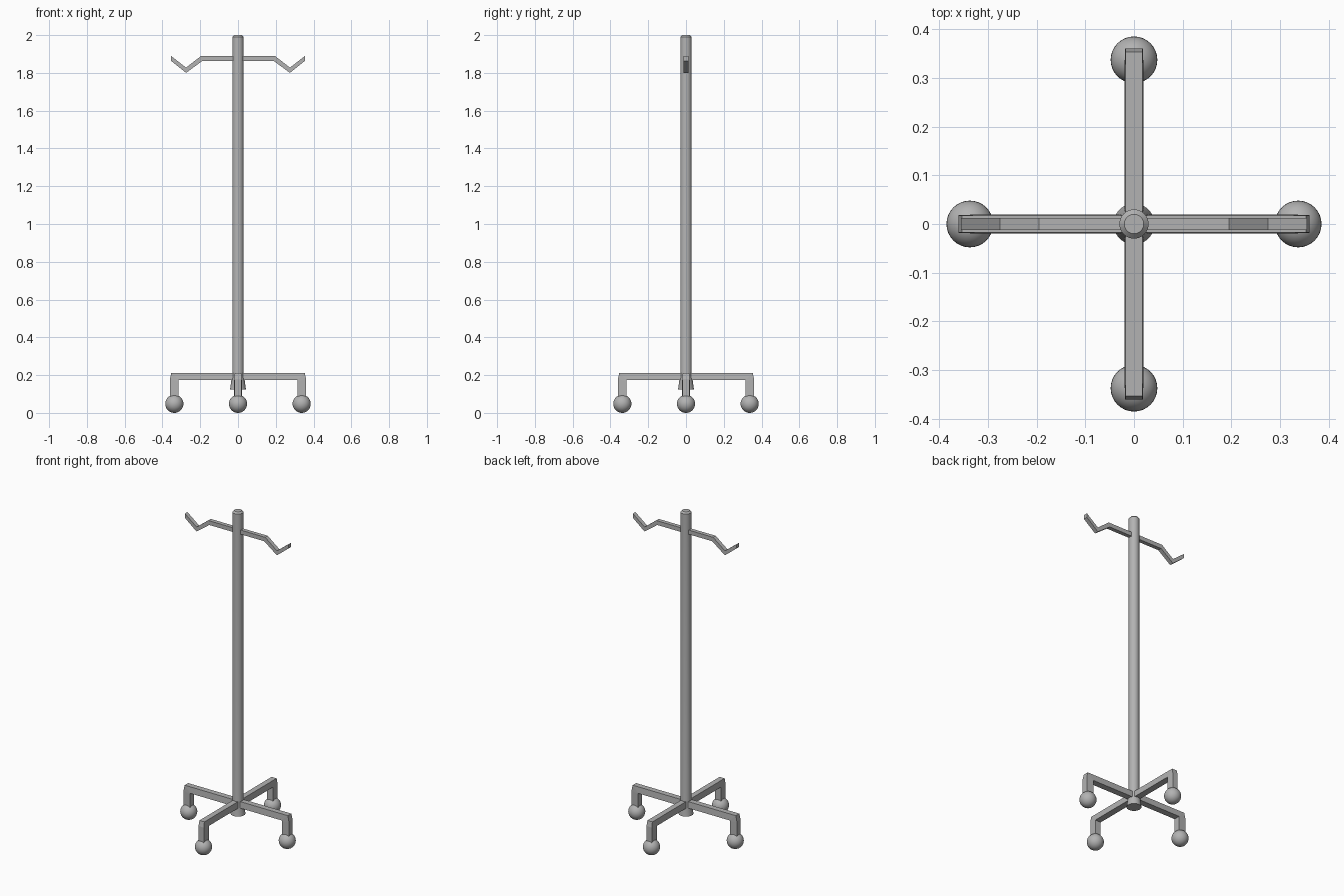
import bpy, bmesh, math
from mathutils import Matrix

if "Cube" in bpy.data.objects:
    bpy.data.objects.remove(bpy.data.objects["Cube"])

metal = bpy.data.materials.new("grey metal")
metal.diffuse_color = (0.45, 0.45, 0.45, 1)
metal.use_nodes = True
metal.node_tree.nodes["Principled BSDF"].inputs["Base Color"].default_value = metal.diffuse_color


def finish(name, bm, smooth=False):
    bmesh.ops.recalc_face_normals(bm, faces=bm.faces)
    me = bpy.data.meshes.new(name)
    bm.to_mesh(me)
    bm.free()
    me.materials.append(metal)
    ob = bpy.data.objects.new(name, me)
    bpy.context.collection.objects.link(ob)
    if smooth:
        bpy.ops.object.select_all(action='DESELECT')
        ob.select_set(True)
        bpy.context.view_layer.objects.active = ob
        bpy.ops.object.shade_smooth_by_angle(angle=math.radians(35))
    return ob


def lathe(name, profile, sides=32):
    bm = bmesh.new()
    rings = []
    for r, z in profile:
        rings.append([bm.verts.new((r * math.cos(2 * math.pi * i / sides),
                                    r * math.sin(2 * math.pi * i / sides), z))
                      for i in range(sides)])
    for a, b in zip(rings, rings[1:]):
        for i in range(sides):
            j = (i + 1) % sides
            bm.faces.new((a[i], a[j], b[j], b[i]))
    bm.faces.new(rings[0])
    bm.faces.new(rings[-1])
    return finish(name, bm, True)


def strip(name, path, angle=0):
    """Bar through stations of (outer x, outer z, inner x, inner z, outer half width, inner half width)."""
    bm = bmesh.new()
    rings = [[bm.verts.new(p) for p in ((ox, -wo, oz), (ox, wo, oz), (ix, wi, iz), (ix, -wi, iz))]
             for ox, oz, ix, iz, wo, wi in path]
    for a, b in zip(rings, rings[1:]):
        for i in range(4):
            j = (i + 1) % 4
            bm.faces.new((a[i], a[j], b[j], b[i]))
    bm.faces.new(rings[0])
    bm.faces.new(rings[-1])
    bmesh.ops.rotate(bm, verts=bm.verts, matrix=Matrix.Rotation(angle, 3, 'Z'))
    return finish(name, bm)


# Pole with bevelled cap and flared hub at the bottom
lathe("pole", [(0.042, 0.125), (0.030, 0.212), (0.030, 1.99), (0.020, 2.0)])

# Four bent legs with ball feet
for k in range(4):
    ang = k * math.pi / 2
    strip("leg_%d" % k, [
        (0.0, 0.212, 0.0, 0.173, 0.017, 0.020),
        (0.353, 0.212, 0.314, 0.173, 0.017, 0.020),
        (0.360, 0.18, 0.314, 0.165, 0.018, 0.020),
        (0.360, 0.075, 0.314, 0.075, 0.018, 0.020)], ang)
    bm = bmesh.new()
    bmesh.ops.create_uvsphere(bm, u_segments=32, v_segments=16, radius=0.048)
    bmesh.ops.translate(bm, verts=bm.verts,
                        vec=(0.337 * math.cos(ang), 0.337 * math.sin(ang), 0.048))
    finish("ball_foot_%d" % k, bm, True)

# Bent hanger bar, mirrored about the pole
half = [(0.195, 1.890, 0.188, 1.864), (0.275, 1.828, 0.275, 1.800), (0.355, 1.890, 0.355, 1.864)]
w = 0.0125
stations = [(-a, b, -c, d, w, w) for a, b, c, d in reversed(half)]
stations += [(a, b, c, d, w, w) for a, b, c, d in half]
strip("hanger_bar", stations)
